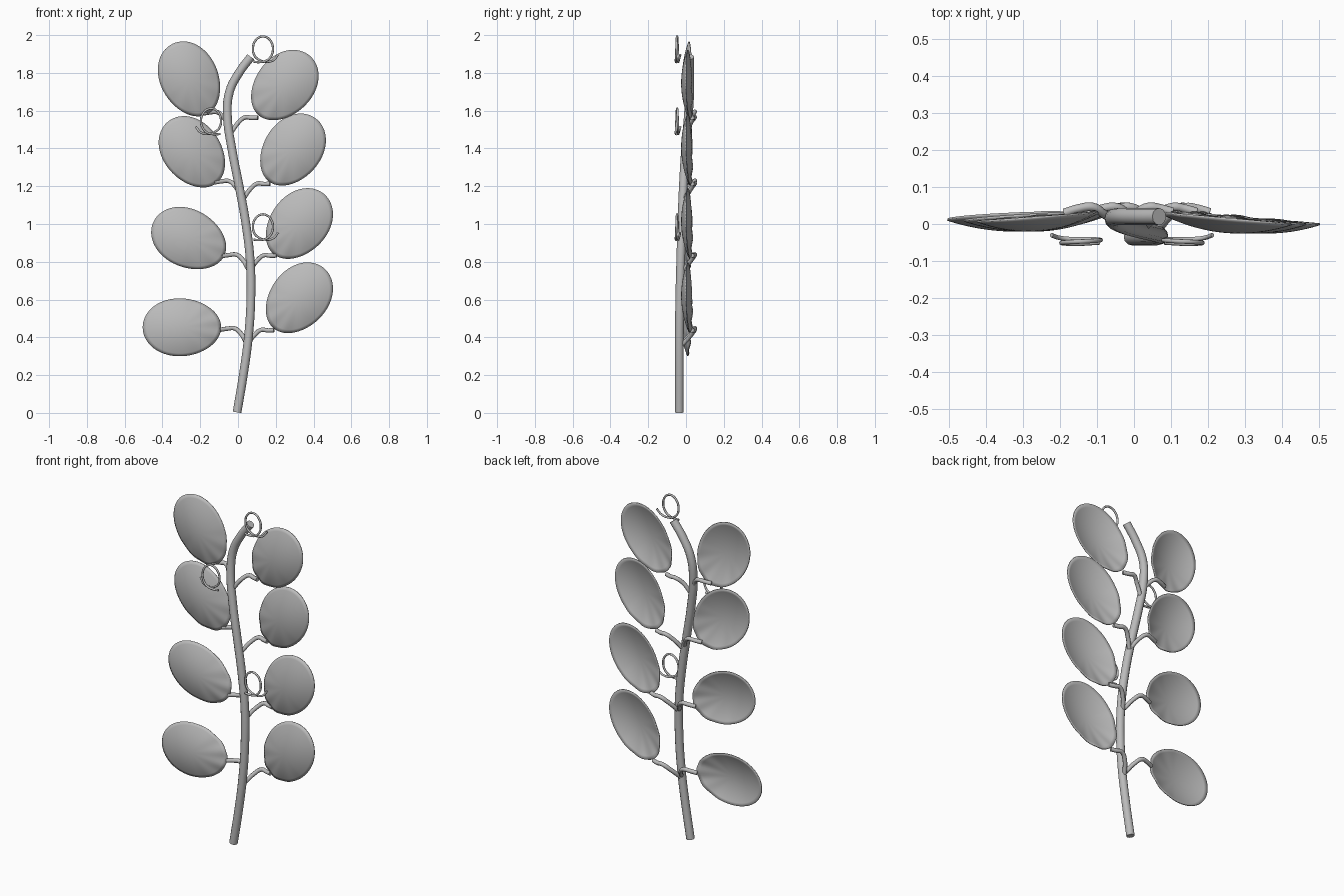
import bpy, bmesh, math

if "Cube" in bpy.data.objects:
    bpy.data.objects.remove(bpy.data.objects["Cube"])

grey = bpy.data.materials.new("leaf grey")
grey.diffuse_color = (0.5, 0.5, 0.5, 1)
grey.use_nodes = True
grey.node_tree.nodes["Principled BSDF"].inputs["Base Color"].default_value = grey.diffuse_color


def finish(obj):
    obj.data.materials.clear()
    obj.data.materials.append(grey)
    bpy.ops.object.select_all(action='DESELECT')
    obj.select_set(True)
    bpy.context.view_layer.objects.active = obj
    bpy.ops.object.shade_smooth_by_angle(angle=math.radians(50))


def tube(name, pts, radius, sides=2, res=5):
    """Round tube along a smooth path, converted to a mesh."""
    cu = bpy.data.curves.new(name, 'CURVE')
    cu.dimensions = '3D'
    cu.bevel_depth = radius
    cu.bevel_resolution = sides
    cu.resolution_u = res
    cu.use_fill_caps = True
    sp = cu.splines.new('BEZIER')
    sp.bezier_points.add(len(pts) - 1)
    for bp, p in zip(sp.bezier_points, pts):
        bp.co = p
        bp.handle_left_type = bp.handle_right_type = 'AUTO'
    obj = bpy.data.objects.new(name, cu)
    bpy.context.collection.objects.link(obj)
    bpy.ops.object.select_all(action='DESELECT')
    obj.select_set(True)
    bpy.context.view_layer.objects.active = obj
    bpy.ops.object.convert(target='MESH')
    finish(bpy.context.view_layer.objects.active)


def leaf(name, cx, cz, deg, tip_y, side):
    """Egg-shaped thin blade, domed to the front, fluted towards its base rim."""
    a, b, rings, segs = 0.207, 0.152, 10, 64
    ca, sa = math.cos(math.radians(deg)), math.sin(math.radians(deg))
    bm = bmesh.new()

    def vert(r, t):
        u, w = r * math.cos(t), r * math.sin(t)
        # slope from base to tip, sideways tilt, dome
        y = 0.5 * (0.028 + tip_y) + 0.5 * (tip_y - 0.028) * u + side * 0.010 * w
        y -= 0.037 * (1 - r * r)
        # soft flutes near the base
        base = max(0, -math.cos(t)) ** 0.7
        y += 0.0035 * base * r ** 3 * math.cos(10 * t)
        w *= 1 + 0.06 * u
        return bm.verts.new((cx + a * u * ca - b * w * sa, y, cz + a * u * sa + b * w * ca))

    mid = vert(0, 0)
    prev = None
    for i in range(1, rings + 1):
        ring = [vert(i / rings, 2 * math.pi * k / segs) for k in range(segs)]
        for k in range(segs):
            n = (k + 1) % segs
            if prev is None:
                bm.faces.new((mid, ring[k], ring[n]))
            else:
                bm.faces.new((prev[k], ring[k], ring[n], prev[n]))
        prev = ring
    me = bpy.data.meshes.new(name)
    bm.to_mesh(me)
    bm.free()
    obj = bpy.data.objects.new(name, me)
    bpy.context.collection.objects.link(obj)
    finish(obj)
    mod = obj.modifiers.new("thickness", 'SOLIDIFY')
    mod.thickness = 0.005
    mod.offset = 0


# main stem
tube("stem", [(-0.005, -0.035, 0.003), (0.028, -0.035, 0.2), (0.055, -0.035, 0.4), (0.068, -0.033, 0.6),
              (0.065, -0.028, 0.8), (0.042, -0.022, 1.0), (0.006, -0.014, 1.2), (-0.033, -0.002, 1.4),
              (-0.056, 0.012, 1.57), (-0.045, 0.02, 1.7), (0.005, 0.02, 1.8), (0.068, 0.02, 1.885)],
     0.023, sides=4)

# leaves: centre x, centre z, direction of the tip
left = [(-0.297, 0.453, 180), (-0.260, 0.922, 154), (-0.241, 1.38, 128), (-0.256, 1.767, 116)]
right = [(0.322, 0.607, 50), (0.322, 1.0, 50), (0.288, 1.392, 54), (0.245, 1.733, 49)]
for i, (x, z, d) in enumerate(left):
    leaf(f"left_leaf_{i + 1}", x, z, d, 0.012, -1)
for i, (x, z, d) in enumerate(right):
    leaf(f"right_leaf_{i + 1}", x, z, d, 0.003, 1)

# leaf stalks: start on the stem (x, y, z), arching behind to the leaf base
for i, (x, y, z) in enumerate([(0.05, -0.02, 0.36), (0.065, -0.015, 0.755),
                               (0.03, -0.005, 1.135), (-0.035, 0.01, 1.485)]):
    tube(f"right_stalk_{i + 1}", [(x, y, z), (x + 0.035, 0.025, z + 0.05), (x + 0.075, 0.046, z + 0.08),
                                  (x + 0.105, 0.042, z + 0.077), (x + 0.14, 0.032, z + 0.078)], 0.012)
for i, (x, y, z) in enumerate([(0.045, -0.02, 0.37), (0.055, -0.015, 0.76),
                               (0.015, -0.005, 1.15), (-0.048, 0.012, 1.515)]):
    tube(f"left_stalk_{i + 1}", [(x, y, z), (x - 0.03, 0.025, z + 0.05), (x - 0.065, 0.046, z + 0.078),
                                 (x - 0.1, 0.042, z + 0.076), (x - 0.14, 0.03, z + 0.07)], 0.012)

# curled tendrils: one loop with a hooked end
for i, (cx, cz, s) in enumerate([(0.132, 0.985, 1), (-0.143, 1.545, -1), (0.132, 1.927, 1)]):
    pts = [(-0.05, -0.05, -0.068), (-0.02, -0.052, -0.07)]
    for k in range(9):
        t = math.radians(-70 + 35 * k)
        pts.append((0.053 * math.cos(t), -0.054 + 0.0015 * k, 0.066 * math.sin(t)))
    pts += [(-0.028, -0.041, -0.053), (0.015, -0.041, -0.068), (0.055, -0.038, -0.06), (0.08, -0.03, -0.03)]
    tube(f"tendril_{i + 1}", [(cx + s * x, y, cz + z) for x, y, z in pts], 0.006)
